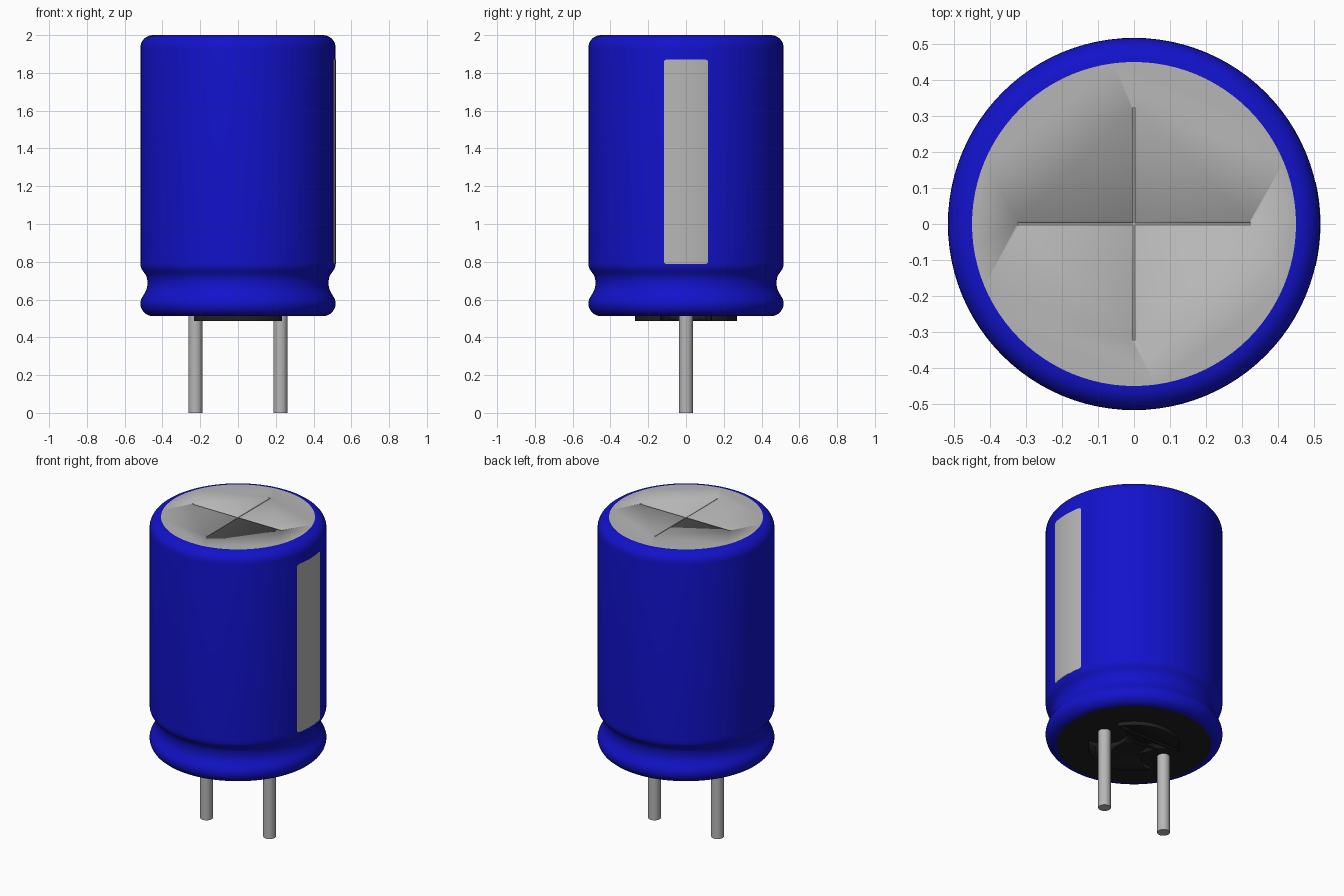
import bpy, bmesh, math
from mathutils import Matrix, Vector

cube = bpy.data.objects.get("Cube")
if cube:
    bpy.data.objects.remove(cube, do_unlink=True)

R, CAP_R, BASE_Z, TOP_Z, SEG = 0.517, 0.45, 0.512, 2.0, 96


def material(name, rgb, rough=0.5):
    m = bpy.data.materials.new(name)
    m.use_nodes = True
    m.diffuse_color = (*rgb, 1)
    bsdf = m.node_tree.nodes["Principled BSDF"]
    bsdf.inputs["Base Color"].default_value = (*rgb, 1)
    bsdf.inputs["Roughness"].default_value = rough
    return m


BLUE = material("blue sleeve", (0.006, 0.006, 0.60))
GREY = material("light grey metal", (0.47, 0.47, 0.47))
BLACK = material("black rubber", (0.014, 0.014, 0.014))


def finish(name, bm, mat, angle=35):
    bmesh.ops.recalc_face_normals(bm, faces=bm.faces)
    me = bpy.data.meshes.new(name)
    bm.to_mesh(me)
    bm.free()
    me.materials.append(mat)
    ob = bpy.data.objects.new(name, me)
    bpy.context.collection.objects.link(ob)
    bpy.ops.object.select_all(action='DESELECT')
    ob.select_set(True)
    bpy.context.view_layer.objects.active = ob
    bpy.ops.object.shade_smooth_by_angle(angle=math.radians(angle))
    return ob


def cylinder(name, r, z0, z1, mat, x=0, seg=SEG):
    bm = bmesh.new()
    bmesh.ops.create_cone(bm, cap_ends=True, segments=seg, radius1=r, radius2=r, depth=z1 - z0,
                          matrix=Matrix.Translation((x, 0, (z0 + z1) / 2)))
    return finish(name, bm, mat)


def carve(ob, cutters):
    """Subtract the cutters from an object, bake the result and drop the cutters."""
    for c in cutters:
        c.hide_render = True
        mod = ob.modifiers.new("cut", 'BOOLEAN')
        mod.operation, mod.solver, mod.object = 'DIFFERENCE', 'EXACT', c
    bpy.context.view_layer.update()
    dg = bpy.context.evaluated_depsgraph_get()
    baked = bpy.data.meshes.new_from_object(ob.evaluated_get(dg))
    ob.modifiers.clear()
    ob.data = baked
    for c in cutters:
        bpy.data.objects.remove(c, do_unlink=True)


def arc(cr, cz, r, a0, a1, n=8):
    return [(cr + r * math.cos(math.radians(a0 + (a1 - a0) * i / n)),
             cz + r * math.sin(math.radians(a0 + (a1 - a0) * i / n))) for i in range(n + 1)]


# Sleeve: revolved profile with rounded rims and a crimped waist
f = R - CAP_R
profile = arc(CAP_R, BASE_Z + f, f, -90, 40)
profile += [(0.488, 0.645), (0.481, 0.665), (0.479, 0.69), (0.481, 0.71), (0.488, 0.73),
            (0.501, 0.748), (0.511, 0.762), (0.516, 0.778), (R, 0.80)]
profile += arc(CAP_R, TOP_Z - f, f, 0, 90)
bm = bmesh.new()
verts = [bm.verts.new((r, 0, z)) for r, z in profile]
edges = [bm.edges.new(p) for p in zip(verts, verts[1:])]
bmesh.ops.spin(bm, geom=verts + edges, cent=(0, 0, 0), axis=(0, 0, 1),
               angle=math.tau, steps=SEG, use_merge=True)
bmesh.ops.remove_doubles(bm, verts=bm.verts, dist=1e-5)
finish("sleeve", bm, BLUE, 60)

# Top disc with a cross of shallow vent grooves
top = cylinder("top_disc", CAP_R, TOP_Z - 0.03, TOP_Z, GREY)
cutters = []
for turn in (0, 90):
    bm = bmesh.new()
    rot = Matrix.Rotation(math.radians(turn), 3, 'Z')
    ends = []
    for x in (-0.322, 0.322):
        ends.append([bm.verts.new(rot @ Vector((x, y, TOP_Z + z))) for y, z in
                     ((-0.003, -0.007), (0.003, -0.007), (0.0075, 0), (0.0075, 0.01),
                      (-0.0075, 0.01), (-0.0075, 0))])
        bm.faces.new(ends[-1])
    for i in range(6):
        j = (i + 1) % 6
        bm.faces.new((ends[0][i], ends[0][j], ends[1][j], ends[1][i]))
    cutters.append(finish("groove_cutter", bm, GREY))
carve(top, cutters)

# Polarity stripe: thin curved plate on the +x side
bm = bmesh.new()
half = math.asin(0.117 / R)
rows = []
for i in range(17):
    a = -half + 2 * half * i / 16
    inset = 0.008 if i in (0, 16) else 0
    rows.append([bm.verts.new((r * math.cos(a), r * math.sin(a), z)) for r, z in
                 ((R - 0.003, 0.787 + inset), (R + 0.001, 0.787 + inset),
                  (R + 0.001, 1.872 - inset), (R - 0.003, 1.872 - inset))])
for a, b in zip(rows, rows[1:]):
    for i in range(4):
        j = (i + 1) % 4
        bm.faces.new((a[i], a[j], b[j], b[i]))
bm.faces.new(rows[0])
bm.faces.new(rows[-1])
finish("polarity_stripe", bm, GREY)

# Rubber seal underneath, with a raised pad notched around each lead
cylinder("base_seal", CAP_R, BASE_Z, BASE_Z + 0.03, BLACK)
pad = cylinder("base_pad", 0.27, 0.487, BASE_Z + 0.01, BLACK)
carve(pad, [cylinder("notch_cutter", 0.135, 0.40, 0.60, BLACK, x) for x in (-0.225, 0.225)])

# Wire leads
for side, x in (("right", -0.225), ("left", 0.225)):
    cylinder("lead_" + side, 0.037, 0, BASE_Z + 0.02, GREY, x, 32)
